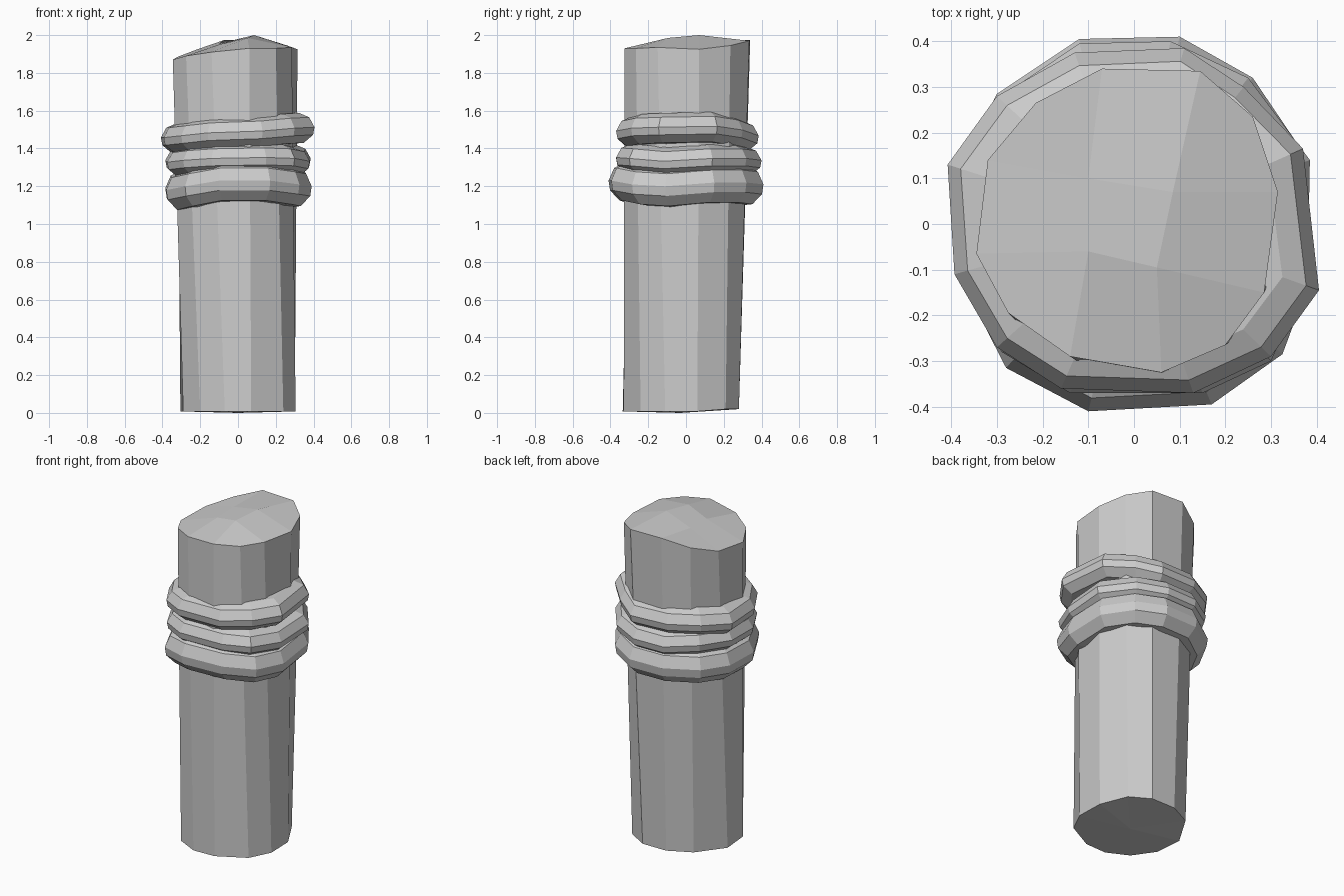
import bpy


def make(name, verts, faces):
    me = bpy.data.meshes.new(name)
    me.from_pydata(verts, [], faces)
    me.update()
    ob = bpy.data.objects.new(name, me)
    bpy.context.collection.objects.link(ob)
    return ob


# Wooden post: uneven twelve-sided trunk with a crooked, domed top
N = 12
top = [(-.07, .34, 1.975), (.145, .335, 1.97), (.26, .235, 1.945), (.315, .07, 1.925),
       (.285, -.15, 1.935), (.20, -.265, 1.93), (.06, -.325, 1.93), (-.14, -.29, 1.91),
       (-.275, -.195, 1.89), (-.345, -.065, 1.87), (-.32, .14, 1.885), (-.215, .265, 1.925)]
bottom = [(-.06, .28), (.10, .28), (.22, .21), (.30, .06), (.305, -.11), (.24, -.24),
          (.07, -.33), (-.07, -.335), (-.2, -.27), (-.29, -.14), (-.305, .03), (-.2, .21)]
verts = [(x, y, .02 if y > .1 else .008) for x, y in bottom] + top
verts += [(-.10, .10, 1.955), (.085, .07, 2.0), (.05, -.095, 1.985), (-.10, -.06, 1.95)]
verts.append((0, -.03, 0))
faces = [(i, (i + 1) % N, N + (i + 1) % N, N + i) for i in range(N)]
faces += [((i + 1) % N, i, 28) for i in range(N)]
# Cap as a three by three patch: middle, sides and corners
faces.append((27, 26, 25, 24))
for k in range(4):
    a, b = 24 + k, 24 + (k + 1) % 4
    s = 3 * k
    faces.append((a, b, N + (s + 1) % N, N + s))
    faces.append((b, N + (s + 3) % N, N + (s + 2) % N, N + s + 1))
post = make("post", verts, faces)


# Rope coils: a faceted section swept round an uneven outline
def rope(name, outline, h):
    section = [(.15, .55), (.085, .55), (.03, .40), (0, .05), (.008, -.22), (.06, -.5), (.15, -.55)]
    m, n = len(section), len(outline)
    vs = []
    for x, y, z in outline:
        r = (x * x + y * y) ** .5
        vs += [(x * (1 - d / r), y * (1 - d / r), z + t * h) for d, t in section]
    fs = []
    for i in range(n):
        j = (i + 1) % n
        for k in range(m):
            l = (k + 1) % m
            fs.append((i * m + k, i * m + l, j * m + l, j * m + k))
    return make(name, vs, fs)


rope("lower_rope", [(-.385, .12, 1.18), (-.38, -.12, 1.17), (-.28, -.315, 1.19),
                    (-.10, -.41, 1.22), (.17, -.395, 1.22), (.325, -.285, 1.2),
                    (.39, -.11, 1.19), (.375, .15, 1.21), (.26, .32, 1.21),
                    (.10, .41, 1.2), (-.12, .405, 1.2), (-.30, .285, 1.19)], .19)
rope("middle_rope", [(-.385, .10, 1.33), (-.375, -.12, 1.32), (-.29, -.28, 1.33),
                     (-.14, -.37, 1.34), (.15, -.37, 1.345), (.30, -.30, 1.34),
                     (.38, -.12, 1.325), (.385, .14, 1.34), (.25, .32, 1.34),
                     (.08, .40, 1.33), (-.12, .395, 1.33), (-.29, .28, 1.34)], .145)
rope("upper_rope", [(-.408, .13, 1.45), (-.393, -.11, 1.45), (-.30, -.27, 1.46),
                    (-.16, -.36, 1.475), (.13, -.37, 1.485), (.30, -.29, 1.50),
                    (.405, -.145, 1.505), (.37, .165, 1.51), (.24, .30, 1.49),
                    (.11, .385, 1.46), (-.13, .375, 1.465), (-.30, .28, 1.465)], .15)
